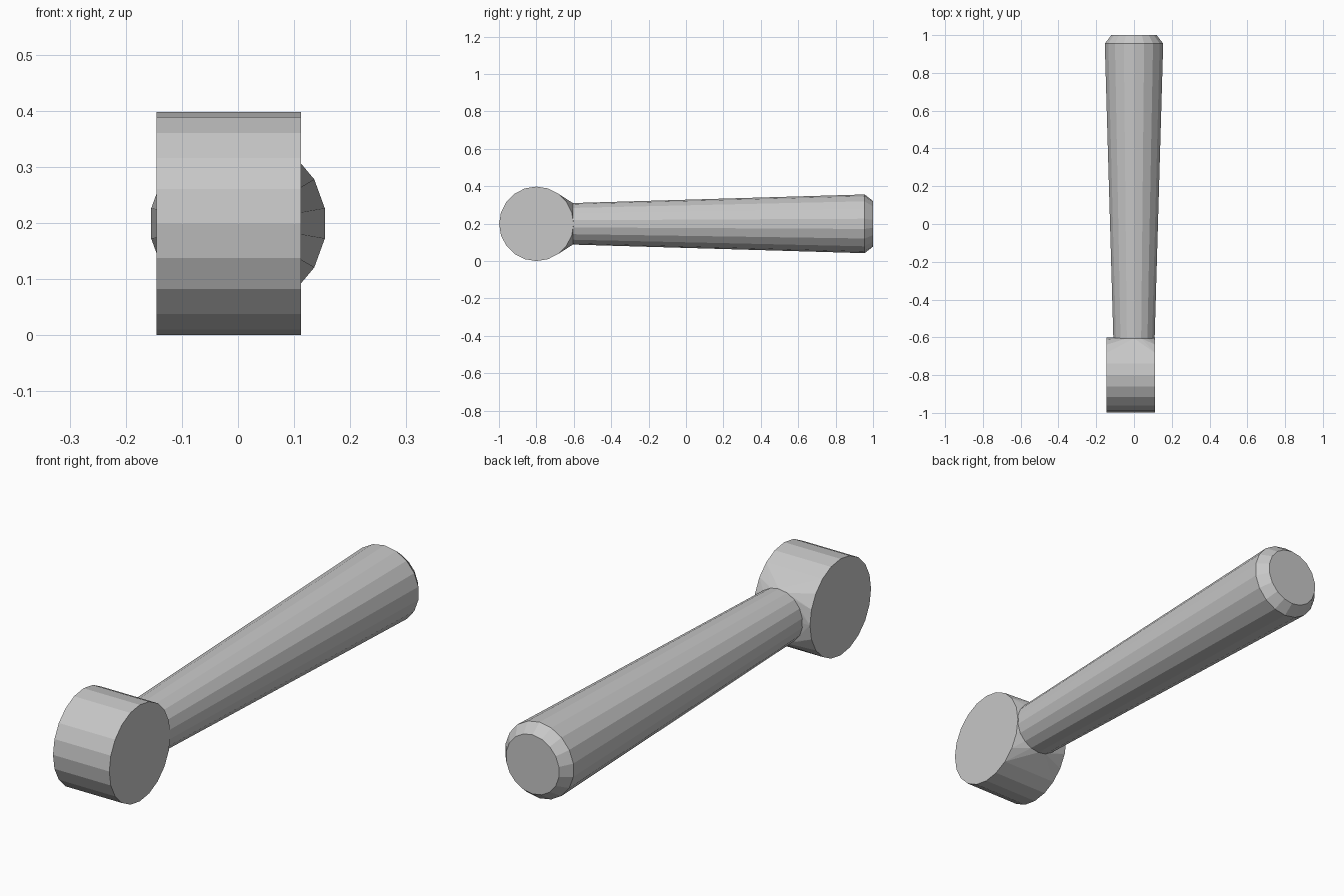
import bpy, bmesh
from math import sin, cos, pi

cube = bpy.data.objects.get("Cube")
if cube:
    bpy.data.objects.remove(cube, do_unlink=True)

grey = bpy.data.materials.new("plain grey")
grey.use_nodes = True
colour = (0.57, 0.57, 0.57, 1)
grey.diffuse_color = colour
grey.node_tree.nodes["Principled BSDF"].inputs["Base Color"].default_value = colour

AXIS_Z = 0.199
HEAD_Y, HEAD_R, HEAD_SIDES = -0.8, 0.199, 20
GRIP_SIDES = 18
NECK_Y, NECK_R = -0.605, 0.111


def finish(bm, name):
    bmesh.ops.recalc_face_normals(bm, faces=bm.faces)
    mesh = bpy.data.meshes.new(name)
    bm.to_mesh(mesh)
    bm.free()
    mesh.materials.append(grey)
    obj = bpy.data.objects.new(name, mesh)
    bpy.context.collection.objects.link(obj)
    return obj


def grip_ring(bm, y, radius):
    """Ring of vertices around the handle axis, with a vertex at the top."""
    angles = [pi / 2 + 2 * pi * i / GRIP_SIDES for i in range(GRIP_SIDES)]
    return [bm.verts.new((radius * cos(a), y, AXIS_Z + radius * sin(a))) for a in angles]


# Head: crosswise cylinder, blended tangentially into the neck ring
bm = bmesh.new()
for x in (-0.145, 0.112):
    for i in range(HEAD_SIDES):
        a = 2 * pi * i / HEAD_SIDES
        bm.verts.new((x, HEAD_Y + HEAD_R * cos(a), AXIS_Z + HEAD_R * sin(a)))
grip_ring(bm, NECK_Y, NECK_R)
hull = bmesh.ops.convex_hull(bm, input=bm.verts[:])
loose = {v for v in hull["geom_interior"] if isinstance(v, bmesh.types.BMVert)}
bmesh.ops.delete(bm, geom=list(loose), context='VERTS')
bmesh.ops.dissolve_limit(bm, angle_limit=0.01, verts=bm.verts[:], edges=bm.edges[:])
finish(bm, "head")

# Handle: tapered shaft with a chamfered end
bm = bmesh.new()
rings = [grip_ring(bm, y, r) for y, r in
         ((NECK_Y, NECK_R), (0.955, 0.157), (1.0, 0.122))]
for low, high in zip(rings, rings[1:]):
    for i in range(GRIP_SIDES):
        j = (i + 1) % GRIP_SIDES
        bm.faces.new((low[i], low[j], high[j], high[i]))
bm.faces.new(rings[0])
bm.faces.new(rings[-1])
finish(bm, "handle")
